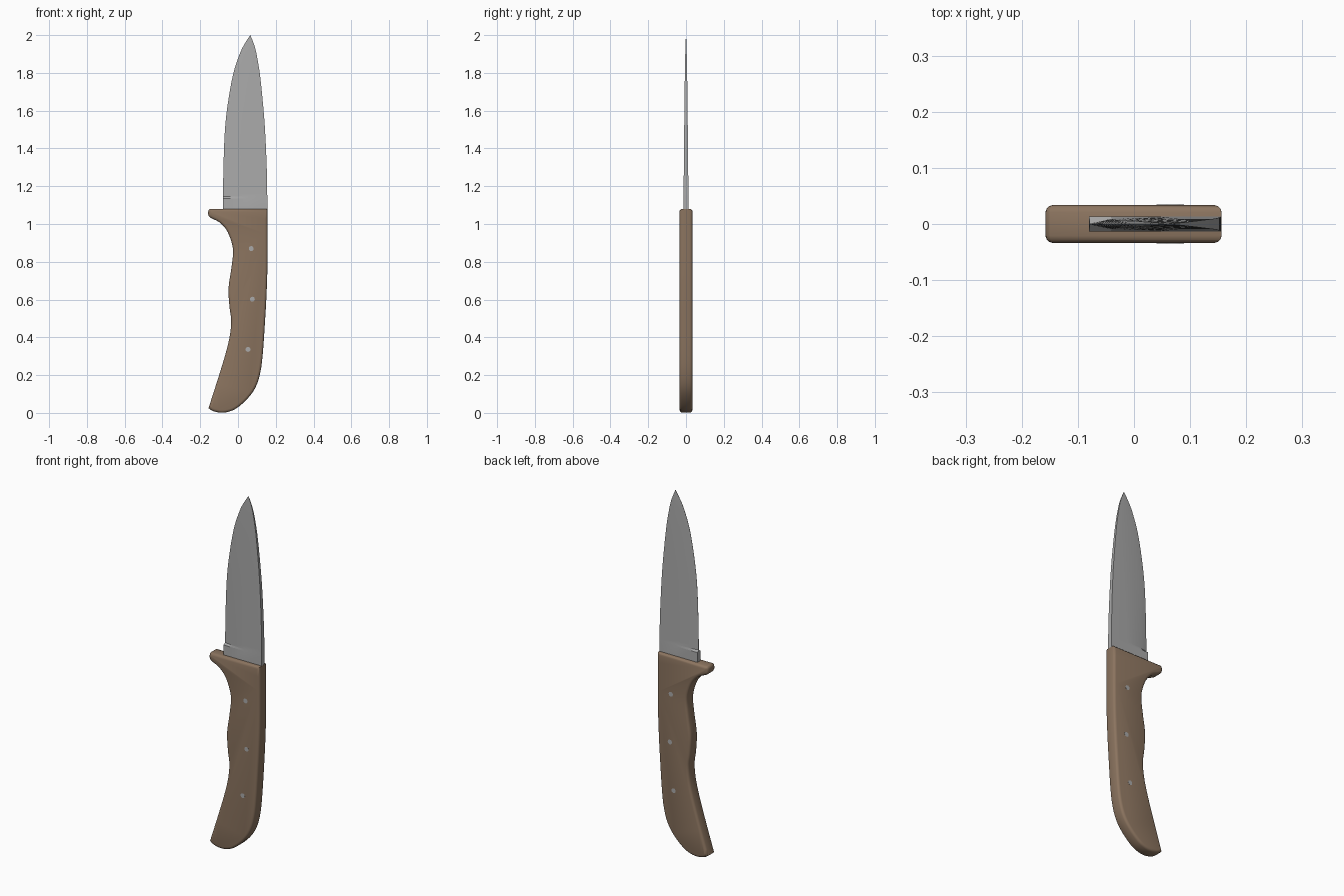
import bpy, bmesh, math
from mathutils import Vector

if "Cube" in bpy.data.objects:
    bpy.data.objects.remove(bpy.data.objects["Cube"])


def material(name, rgb):
    m = bpy.data.materials.new(name)
    m.diffuse_color = (*rgb, 1)
    m.use_nodes = True
    m.node_tree.nodes["Principled BSDF"].inputs["Base Color"].default_value = m.diffuse_color
    return m


steel = material("steel grey", (0.40, 0.40, 0.40))
wood = material("handle brown", (0.26, 0.175, 0.115))


def spline(pts, n):
    """Catmull-Rom through points of any dimension."""
    out = []
    for i in range(len(pts) - 1):
        a, b, c, d = (pts[max(0, min(len(pts) - 1, i + k))] for k in (-1, 0, 1, 2))
        for s in range(n):
            t = s / n
            out.append(tuple(
                0.5 * (2 * q + (r - p) * t + (2 * p - 5 * q + 4 * r - w) * t * t
                       + (3 * q - p - 3 * r + w) * t ** 3)
                for p, q, r, w in zip(a, b, c, d)))
    out.append(tuple(pts[-1]))
    return out


def loft(name, rings, mat, angle):
    """Skin closed rings of equal size and cap both ends."""
    bm = bmesh.new()
    vs = [[bm.verts.new(p) for p in r] for r in rings]
    n = len(rings[0])
    for a, b in zip(vs, vs[1:]):
        for i in range(n):
            j = (i + 1) % n
            bm.faces.new((a[i], a[j], b[j], b[i]))
    bm.faces.new(vs[0][::-1])
    bm.faces.new(vs[-1])
    bmesh.ops.recalc_face_normals(bm, faces=bm.faces)
    for f in bm.faces:
        f.smooth = True
    me = bpy.data.meshes.new(name)
    bm.to_mesh(me)
    bm.free()
    me.set_sharp_from_angle(angle=math.radians(angle))
    me.materials.append(mat)
    ob = bpy.data.objects.new(name, me)
    bpy.context.collection.objects.link(ob)
    return ob


def inset(poly, d):
    """Offset a counter-clockwise outline inwards by d."""
    out = []
    for i, p in enumerate(poly):
        p = Vector(p)
        e1 = (p - Vector(poly[i - 1])).normalized()
        e2 = (Vector(poly[(i + 1) % len(poly)]) - p).normalized()
        n1, n2 = Vector((-e1.y, e1.x)), Vector((-e2.y, e2.x))
        out.append(p + (n1 + n2) * d / max(0.35, 1 + n1.dot(n2)))
    return out


# Handle: belly side, then butt and back, with rounded rims
belly = [(-.150, 1.08), (-.157, 1.07), (-.156, 1.045), (-.140, 1.03), (-.10, 1.01),
         (-.062, .97), (-.036, .91), (-.026, .85), (-.036, .76), (-.05, .66),
         (-.045, .56), (-.036, .49), (-.043, .41), (-.064, .32), (-.10, .2), (-.156, .025)]
back = [(-.156, .025), (-.13, .009), (-.085, .001), (-.04, .009), (0, .03), (.05, .075),
        (.09, .13), (.115, .2), (.13, .3), (.144, .5), (.152, .65), (.156, .8), (.156, 1.08)]
outline = spline(belly, 4)[:-1] + spline(back, 4)
rim = [(-.034, .014), (-.032, .007), (-.028, .0025), (-.021, 0)]
rim += [(-y, d) for y, d in reversed(rim)]
loft("handle", [[(p[0], y, p[1]) for p in inset(outline, d)] for y, d in rim], wood, 50)

# Blade: rows of (height, cutting edge x, ridge x, spine x, half thickness)
rows = [(1.145, -.079, .050, .155, .013), (1.3, -.077, .060, .152, .0115),
        (1.5, -.069, .076, .143, .0095), (1.65, -.052, .090, .131, .008),
        (1.8, -.024, .100, .115, .006), (1.9, .009, .090, .098, .004),
        (1.95, .033, .078, .085, .0025), (2.0, .0645, .065, .0655, .0004)]


def section(z, e, r, s, h, edge_h, mid_h):
    half = [(e, edge_h), (e + .3 * (r - e), mid_h), (r, h), (s, h)]
    return [(x, -y, z) for x, y in half] + [(x, y, z) for x, y in reversed(half)]


rings = [section(z, -.08, .05, .155, .0133, .0133, .0133) for z in (1.06, 1.135)]
rings += [section(*r, .0004, .7 * r[4]) for r in spline(rows, 5)]
loft("blade", rings, steel, 12)

# Flush pins through the handle
for i, (x, z) in enumerate([(.07, .87), (.076, .602), (.053, .336)]):
    circle = [(x + .013 * math.cos(k * math.pi / 8), z + .013 * math.sin(k * math.pi / 8))
              for k in range(16)]
    loft(f"pin_{i + 1}", [[(a, y, b) for a, b in circle] for y in (-.0345, .0345)], steel, 30)
